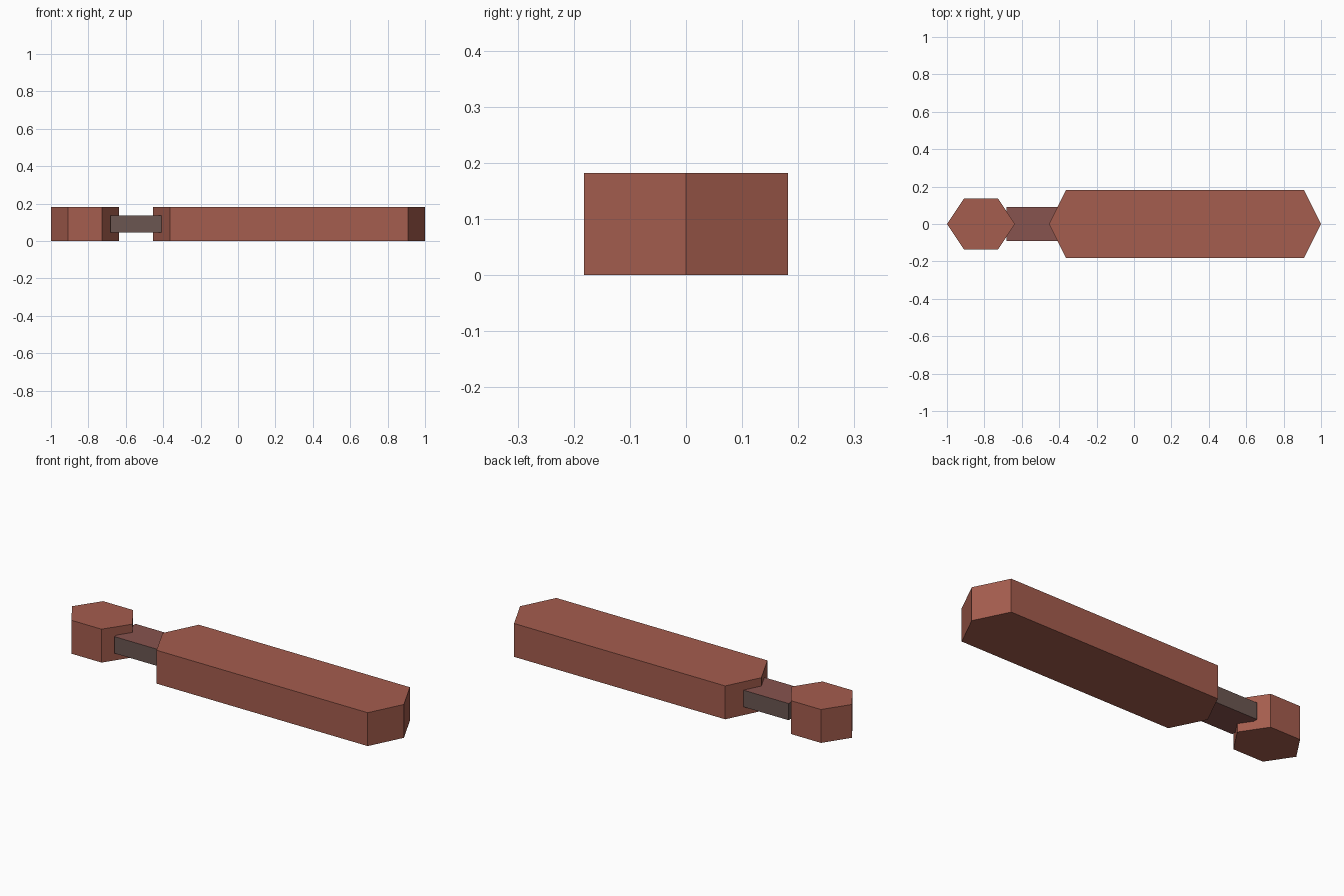
import bpy, bmesh

if "Cube" in bpy.data.objects:
    bpy.data.objects.remove(bpy.data.objects["Cube"])

U = 2 / 11  # model module


def material(name, rgb):
    lin = [((c / 255 + 0.055) / 1.055) ** 2.4 for c in rgb]
    m = bpy.data.materials.new(name)
    m.diffuse_color = (*lin, 1)
    m.use_nodes = True
    m.node_tree.nodes["Principled BSDF"].inputs["Base Color"].default_value = m.diffuse_color
    return m


brick = material("brick_red", (165, 93, 78))
plum = material("dull_plum_red", (135, 83, 78))
grey = material("grey_brown", (107, 86, 81))


def prism(name, outline, z0, z1, mats):
    """Extrude an outline upwards; the last material goes on the side walls."""
    bm = bmesh.new()
    base = bm.faces.new([bm.verts.new((x, y, z0)) for x, y in outline])
    top = bmesh.ops.extrude_face_region(bm, geom=[base], use_keep_orig=True)["geom"]
    for v in top:
        if isinstance(v, bmesh.types.BMVert):
            v.co.z = z1
    bmesh.ops.recalc_face_normals(bm, faces=bm.faces)
    for f in bm.faces:
        f.material_index = 0 if abs(f.normal.z) > 0.5 else len(mats) - 1
    mesh = bpy.data.meshes.new(name)
    bm.to_mesh(mesh)
    bm.free()
    for m in mats:
        mesh.materials.append(m)
    ob = bpy.data.objects.new(name, mesh)
    bpy.context.collection.objects.link(ob)
    return ob


def pointed(x0, x1, half, tip=U / 2):
    """Bar outline with a point at each end."""
    return [(x0, 0), (x0 + tip, -half), (x1 - tip, -half),
            (x1, 0), (x1 - tip, half), (x0 + tip, half)]


# Long bar and small head
prism("long_bar", pointed(-2.5 * U, 1, U), 0, U, [brick])
prism("small_head", pointed(-1, -3.5 * U, 0.75 * U), 0, U, [brick])

# Neck joining them, with greyer sides
a, b, h = -3.75 * U, -2.25 * U, U / 2
prism("neck", [(a, -h), (b, -h), (b, h), (a, h)], U / 4, 3 * U / 4, [plum, grey])
